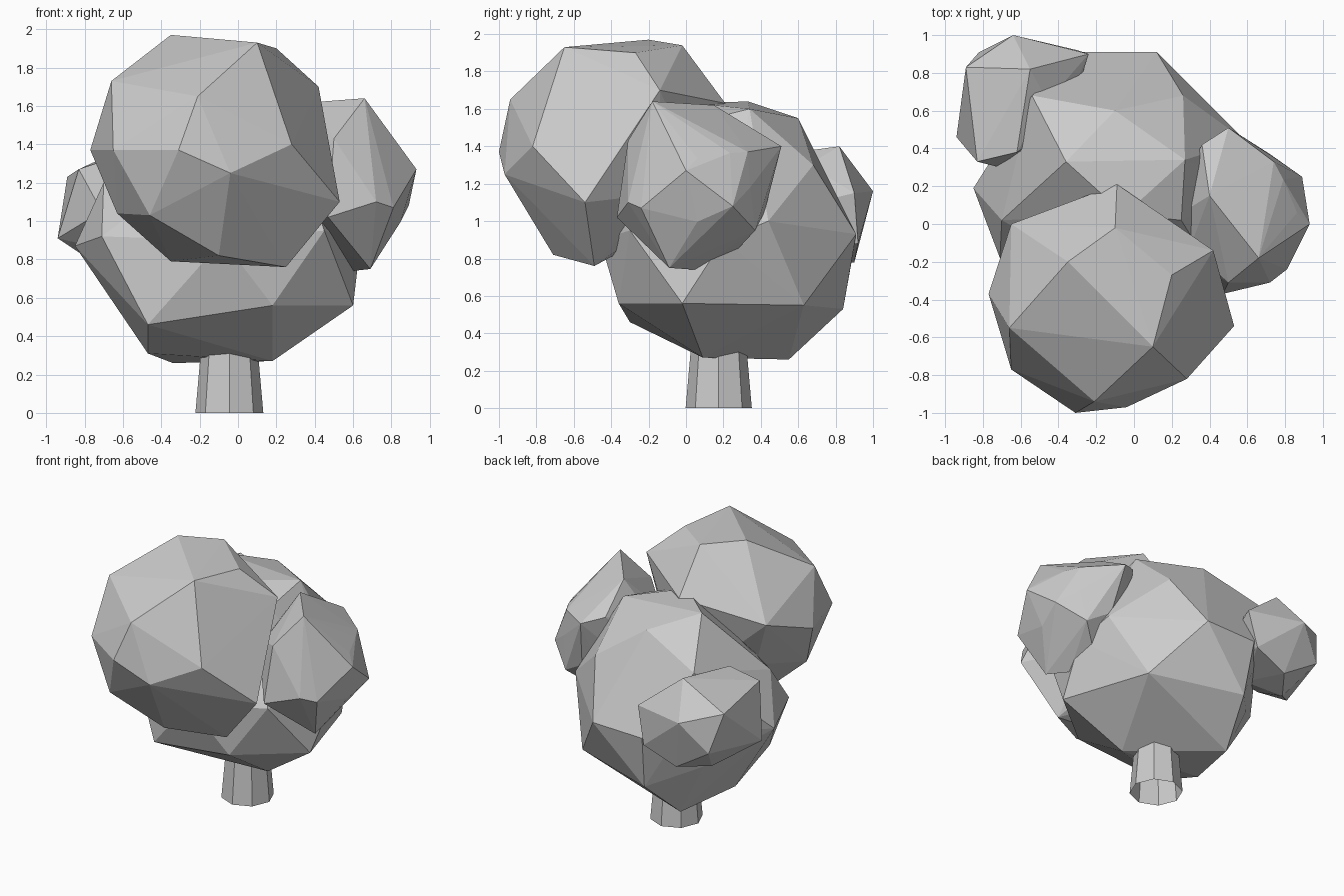
import bpy, bmesh
from mathutils import Vector


def finish(bm, name):
    bmesh.ops.recalc_face_normals(bm, faces=bm.faces)
    mesh = bpy.data.meshes.new(name)
    bm.to_mesh(mesh)
    bm.free()
    obj = bpy.data.objects.new(name, mesh)
    bpy.context.collection.objects.link(obj)
    return obj


def leaf_clump(name, center, core, corners):
    """Faceted clump: icosphere core wrapped with a few corner points."""
    bm = bmesh.new()
    bmesh.ops.create_icosphere(bm, subdivisions=2, radius=core)
    bmesh.ops.translate(bm, verts=bm.verts, vec=Vector(center))
    for p in corners:
        bm.verts.new(p)
    hull = bmesh.ops.convex_hull(bm, input=bm.verts[:])
    inside = {v for v in hull["geom_interior"] + hull["geom_unused"]
              if isinstance(v, bmesh.types.BMVert)}
    bmesh.ops.delete(bm, geom=list(inside), context='VERTS')
    bmesh.ops.delete(bm, geom=[v for v in bm.verts if not v.link_faces],
                     context='VERTS')
    return finish(bm, name)


# Trunk: open eight-sided taper
bm = bmesh.new()
bmesh.ops.create_cone(bm, cap_ends=False, segments=8,
                      radius1=0.177, radius2=0.14, depth=0.42)
bmesh.ops.translate(bm, verts=bm.verts, vec=(-0.045, 0.175, 0.21))
finish(bm, "trunk")

# Large central crown
leaf_clump("main_foliage", (-0.12, 0.25, 0.94), 0.58, [
    (0.6, -0.02, 0.56), (0.4, 0.63, 0.55), (0.18, -0.36, 0.56),
    (-0.47, -0.3, 0.46), (0.18, 0.09, 0.27), (-0.34, 0.55, 0.26),
    (-0.47, 0.1, 0.31), (0.12, 0.91, 0.93), (-0.1, 0.6, 1.55),
    (-0.36, 0.33, 1.64), (0.27, 0.34, 1.6), (-0.54, 0.68, 1.38),
    (0.26, 0.68, 1.3), (0.59, 0.44, 1.0), (-0.85, 0.19, 0.87),
    (-0.71, -0.18, 0.92), (-0.25, 0.84, 0.53), (-0.28, 0.91, 0.92),
    (0.64, 0.2, 0.9), (-0.08, -0.46, 0.9), (0.45, -0.3, 0.95),
    (-0.7, 0.02, 1.2), (-0.05, 0.05, 1.63), (0.25, 0.02, 1.52)])

# Upper front crown
leaf_clump("front_foliage", (-0.12, -0.4, 1.37), 0.5, [
    (-0.35, -0.2, 1.97), (-0.1, -0.02, 1.94), (0.1, -0.65, 1.93),
    (0.2, -0.27, 1.9), (-0.21, -0.94, 1.65), (-0.66, -0.55, 1.73),
    (0.42, -0.14, 1.7), (0.53, -0.54, 1.1), (-0.31, -1.0, 1.37),
    (-0.04, -0.97, 1.25), (0.28, -0.82, 1.4), (0.25, -0.49, 0.76),
    (-0.1, -0.71, 0.82), (-0.35, -0.45, 0.79), (-0.77, -0.37, 1.37),
    (-0.65, -0.77, 1.37), (-0.65, 0.0, 1.5), (-0.09, 0.21, 1.63),
    (-0.46, -0.83, 1.03), (-0.63, -0.5, 1.04)])

# Right side clump
leaf_clump("right_foliage", (0.55, 0.06, 1.18), 0.35, [
    (0.93, 0.0, 1.27), (0.66, -0.18, 1.64), (0.5, -0.31, 1.43),
    (0.47, -0.37, 1.02), (0.72, -0.31, 1.1), (0.81, -0.24, 1.07),
    (0.89, 0.25, 1.08), (0.74, 0.33, 1.37), (0.5, 0.51, 1.4),
    (0.4, 0.15, 1.62), (0.69, -0.09, 0.75), (0.6, 0.05, 0.74),
    (0.72, 0.37, 0.95), (0.36, 0.42, 1.45), (0.55, 0.42, 1.05),
    (0.52, 0.22, 0.79)])

# Small back left clump
leaf_clump("back_left_foliage", (-0.6, 0.65, 1.07), 0.27, [
    (-0.55, 0.82, 1.4), (-0.64, 1.0, 1.16), (-0.89, 0.83, 1.23),
    (-0.94, 0.46, 0.91), (-0.83, 0.33, 1.27), (-0.24, 0.9, 1.15),
    (-0.82, 0.91, 0.95), (-0.55, 0.9, 0.78), (-0.7, 0.7, 0.75),
    (-0.62, 0.38, 1.34), (-0.71, 0.3, 1.05), (-0.3, 0.92, 0.88)])
